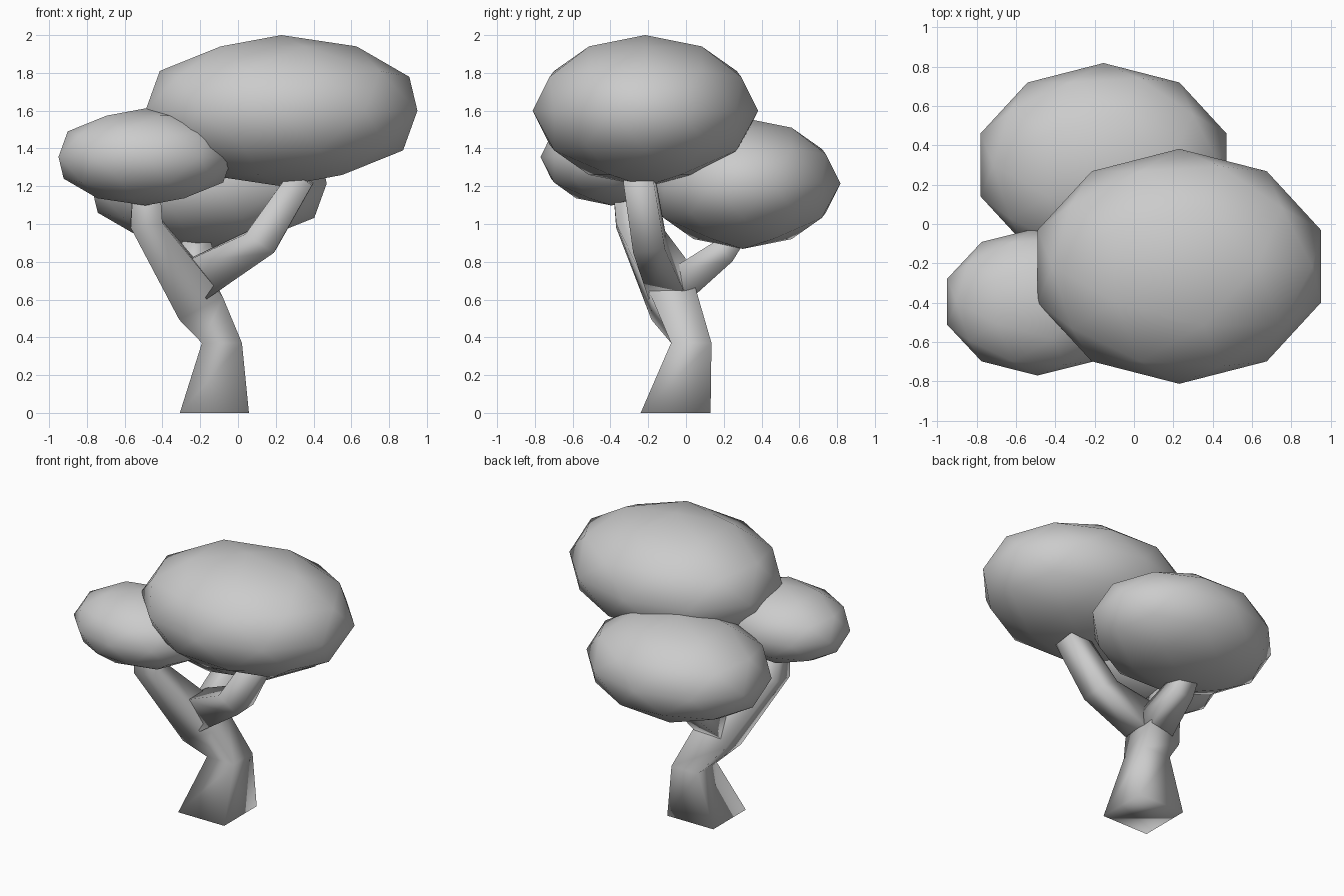
import bpy, bmesh
from mathutils import Vector

if "Cube" in bpy.data.objects:
    bpy.data.objects.remove(bpy.data.objects["Cube"])


def loft(bm, stations):
    """Square tube through (centre, direction, half width, half depth)."""
    rings = []
    for centre, direction, w, d in stations:
        c, n = Vector(centre), Vector(direction).normalized()
        side = Vector((0, 1, 0)).cross(n).normalized()
        back = n.cross(side).normalized()
        rings.append([bm.verts.new(c + side * w * sx + back * d * sy)
                      for sx, sy in ((-1, -1), (1, -1), (1, 1), (-1, 1))])
    for a, b in zip(rings, rings[1:]):
        for i in range(4):
            j = (i + 1) % 4
            bm.faces.new((a[i], a[j], b[j], b[i]))
    bm.faces.new(rings[0][::-1])
    bm.faces.new(rings[-1])


def wood(name, stations):
    bm = bmesh.new()
    loft(bm, stations)
    for f in bm.faces:
        f.smooth = True
    mesh = bpy.data.meshes.new(name)
    bm.to_mesh(mesh)
    bm.free()
    bpy.context.collection.objects.link(bpy.data.objects.new(name, mesh))


def canopy(name, centre, radii):
    bpy.ops.mesh.primitive_ico_sphere_add(subdivisions=2, radius=1, location=centre)
    ob = bpy.context.object
    ob.name = name
    ob.scale = radii
    bpy.ops.object.transform_apply(location=False, rotation=False, scale=True)
    bpy.ops.object.shade_smooth()


# Leaf clumps
canopy("large_canopy", (0.23, -0.215, 1.6), (0.757, 0.597, 0.4))
canopy("back_canopy", (-0.155, 0.3, 1.215), (0.657, 0.518, 0.347))
canopy("small_canopy", (-0.49, -0.395, 1.355), (0.484, 0.375, 0.257))

# Trunk continuing into the left branch
wood("trunk", [
    ((-0.125, -0.055, 0), (0, 0, 1), 0.183, 0.185),
    ((-0.085, 0.028, 0.37), (0, 0, 1), 0.106, 0.107),
    ((-0.215, -0.07, 0.59), (-0.45, -0.35, 0.85), 0.13, 0.12),
    ((-0.485, -0.29, 1.0), (-0.15, -0.1, 1), 0.085, 0.08),
    ((-0.485, -0.33, 1.3), (0, 0, 1), 0.065, 0.065),
])
# Right branch
wood("right_branch", [
    ((-0.21, -0.1, 0.71), (0.8, -0.2, 0.5), 0.115, 0.1),
    ((0.12, -0.195, 0.905), (0.5, -0.1, 0.75), 0.09, 0.085),
    ((0.34, -0.25, 1.25), (0.55, -0.1, 0.8), 0.068, 0.08),
])
# Back branch
wood("back_branch", [
    ((-0.2, -0.03, 0.68), (0, 0.75, 0.5), 0.1, 0.095),
    ((-0.22, 0.2, 0.855), (0, 0.7, 0.6), 0.075, 0.07),
    ((-0.22, 0.31, 1.02), (0, 0.4, 0.8), 0.06, 0.06),
])
